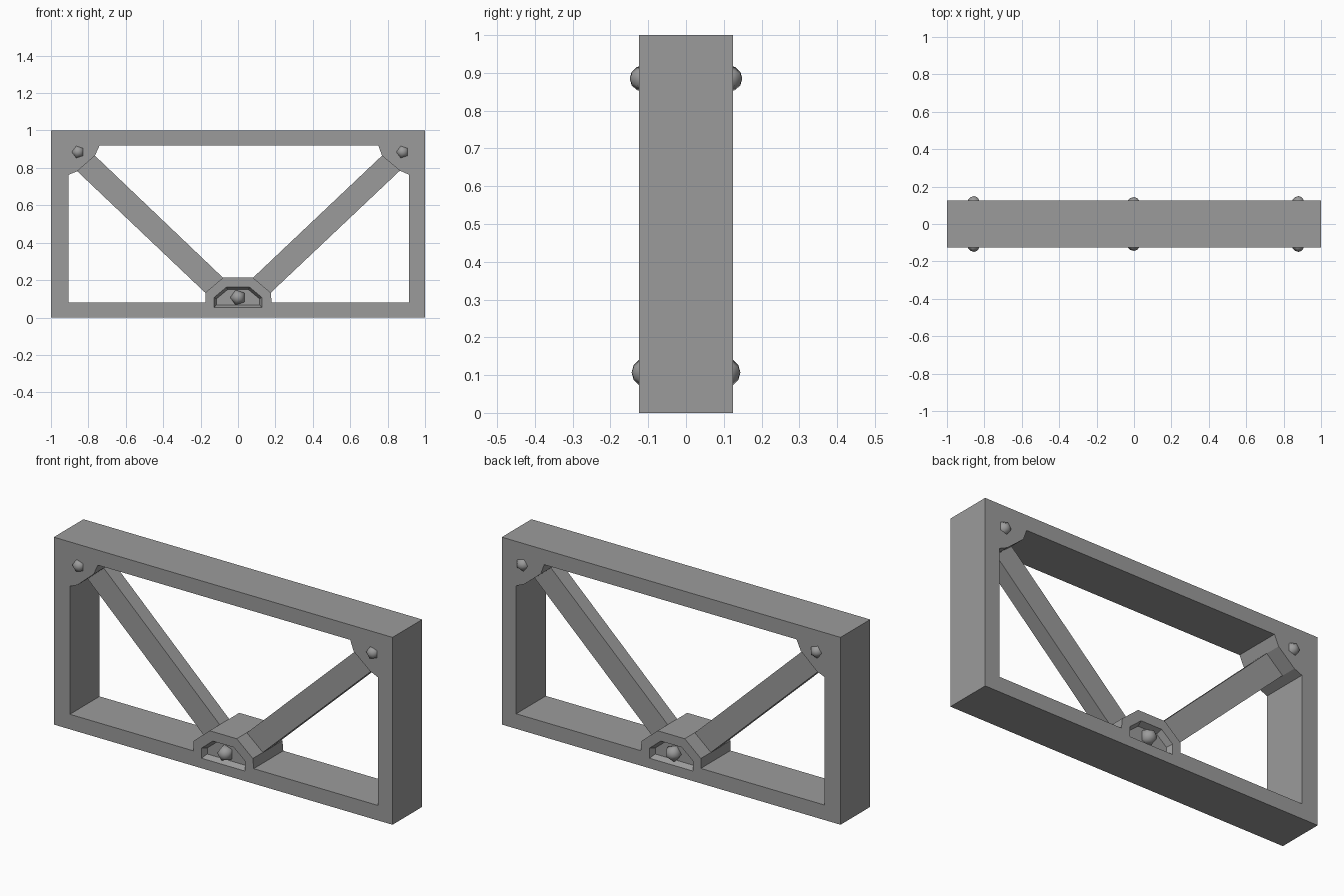
import bpy, bmesh, math
from mathutils import Matrix

cube = bpy.data.objects.get("Cube")
if cube:
    bpy.data.objects.remove(cube, do_unlink=True)

HALF = 0.125   # half depth of the frame
BEAM = 0.04    # half depth of the diagonal braces

grey = bpy.data.materials.new("plain_grey")
grey.use_nodes = True
grey.diffuse_color = (0.33, 0.33, 0.33, 1)
grey.node_tree.nodes["Principled BSDF"].inputs["Base Color"].default_value = (0.33, 0.33, 0.33, 1)


def finish(name, bm):
    bmesh.ops.recalc_face_normals(bm, faces=bm.faces)
    mesh = bpy.data.meshes.new(name)
    bm.to_mesh(mesh)
    bm.free()
    mesh.materials.append(grey)
    obj = bpy.data.objects.new(name, mesh)
    bpy.context.collection.objects.link(obj)
    return obj


def loft(name, near, far, y0, y1):
    """Solid between two matching x-z outlines at depths y0 and y1."""
    bm = bmesh.new()
    a = [bm.verts.new((x, y0, z)) for x, z in near]
    b = [bm.verts.new((x, y1, z)) for x, z in far]
    bm.faces.new(a)
    bm.faces.new(b)
    for i in range(len(a)):
        j = (i + 1) % len(a)
        bm.faces.new((a[i], a[j], b[j], b[i]))
    return finish(name, bm)


def cut(target, cutter):
    cutter.hide_render = True
    mod = target.modifiers.new("cut", 'BOOLEAN')
    mod.operation = 'DIFFERENCE'
    mod.solver = 'EXACT'
    mod.object = cutter
    bpy.context.view_layer.objects.active = target
    bpy.ops.object.modifier_apply(modifier=mod.name)
    bpy.data.objects.remove(cutter, do_unlink=True)


def mirrored(half):
    return half + [(-x, z) for x, z in reversed(half)]


# Frame: a slab with one opening that leaves the corner gussets and hub
rect = [(-1, 0), (1, 0), (1, 1), (-1, 1)]
frame = loft("frame", rect, rect, -HALF, HALF)
opening = [(-0.905, 0.08), (-0.175, 0.08), (-0.175, 0.133), (-0.08, 0.213),
           (0.08, 0.213), (0.175, 0.133), (0.18, 0.08), (0.915, 0.08),
           (0.915, 0.763), (0.866, 0.785), (0.77, 0.865), (0.75, 0.92),
           (-0.74, 0.92), (-0.765, 0.865), (-0.86, 0.782), (-0.905, 0.763)]
cut(frame, loft("opening_cutter", opening, opening, -0.3, 0.3))

# Tapered pocket on both faces of the hub
rim = mirrored([(0.128, 0.053), (0.128, 0.108), (0.062, 0.163)])
floor = mirrored([(0.115, 0.068), (0.115, 0.1), (0.056, 0.149)])
for side in (-1, 1):
    cut(frame, loft("pocket_cutter", rim, floor, side * (HALF + 0.001), side * 0.095))

# Diagonal braces, sunk slightly into hub and gussets
for name, s, top in (("right_brace", -1, [(-0.86, 0.782), (-0.765, 0.865)]),
                     ("left_brace", 1, [(0.866, 0.785), (0.77, 0.865)])):
    sink = 0.01
    ends = [(x + s * sink, z + sink) for x, z in top]
    low = [(s * (0.08 - sink), 0.213 - sink), (s * (0.175 - sink), 0.133 - sink)]
    outline = ends + low
    loft(name, outline, outline, -BEAM, BEAM)

# Five-sided rounded pins on both faces
pins = (("right_pin", -0.855, 0.885, 0.037, 0.112),
        ("left_pin", 0.88, 0.885, 0.037, 0.112),
        ("hub_pin", 0, 0.107, 0.042, 0.102))
for name, x, z, radius, depth in pins:
    for side, label in ((-1, "front"), (1, "back")):
        bm = bmesh.new()
        bmesh.ops.create_uvsphere(bm, u_segments=5, v_segments=6, radius=radius)
        turn = Matrix.Rotation(math.radians(90), 4, 'X') @ Matrix.Rotation(math.radians(90), 4, 'Z')
        bm.transform(Matrix.Translation((x, side * depth, z)) @ turn)
        lowest = min(v.co.z for v in bm.verts) - z
        if lowest < -0.95 * radius:      # keep one corner pointing up
            for v in bm.verts:
                v.co.z = 2 * z - v.co.z
        for f in bm.faces:
            f.smooth = True
        finish(name + "_" + label, bm)
